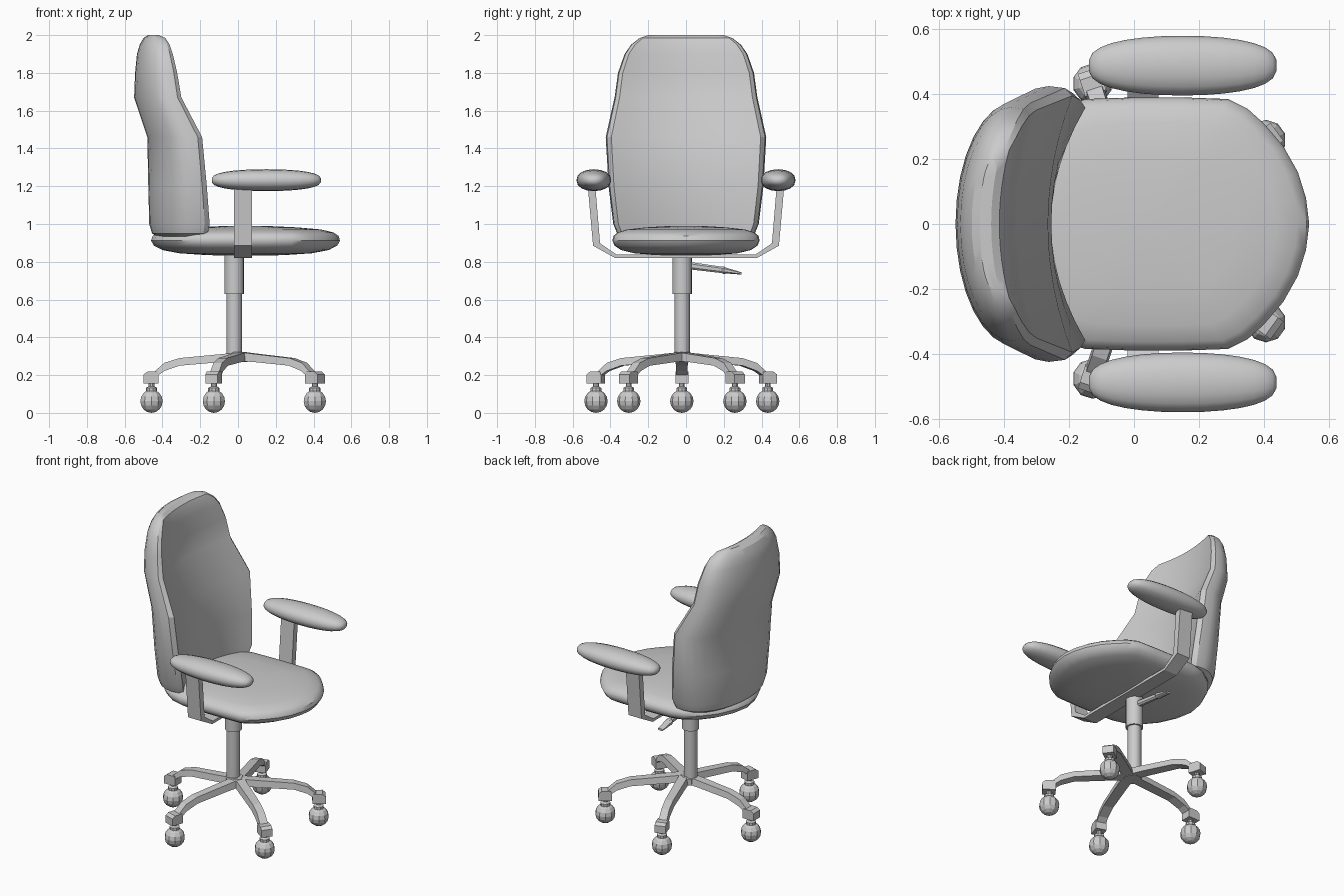
import bpy, bmesh
from math import sin, cos, pi, radians, copysign
from mathutils import Matrix, Vector

if "Cube" in bpy.data.objects:
    bpy.data.objects.remove(bpy.data.objects["Cube"])


def make(name, bm, smooth=None):
    bmesh.ops.recalc_face_normals(bm, faces=bm.faces)
    me = bpy.data.meshes.new(name)
    bm.to_mesh(me)
    bm.free()
    ob = bpy.data.objects.new(name, me)
    bpy.context.collection.objects.link(ob)
    if smooth:
        bpy.ops.object.select_all(action='DESELECT')
        ob.select_set(True)
        bpy.context.view_layer.objects.active = ob
        bpy.ops.object.shade_smooth_by_angle(angle=radians(smooth))
    return ob


def loft(name, rings, smooth=None, matrix=Matrix()):
    """Skin a stack of equal-length point rings and cap both ends."""
    bm = bmesh.new()
    vs = [[bm.verts.new(matrix @ Vector(p)) for p in r] for r in rings]
    n = len(rings[0])
    for a, b in zip(vs, vs[1:]):
        for i in range(n):
            j = (i + 1) % n
            bm.faces.new((a[i], a[j], b[j], b[i]))
    bm.faces.new(vs[0])
    bm.faces.new(vs[-1])
    return make(name, bm, smooth)


def turned(name, x, y, profile, sides=16, smooth=35):
    return loft(name, [[(x + r * cos(2 * pi * i / sides), y + r * sin(2 * pi * i / sides), z)
                        for i in range(sides)] for r, z in profile], smooth)


def sup(v, e):
    return copysign(abs(v) ** e, v)


# Backrest: crescent sections (z, half width, back x, front centre x, front side x)
sections = [(.935, .335, -.43, -.29, -.19), (.95, .365, -.455, -.265, -.16),
            (1.0, .385, -.47, -.255, -.15), (1.2, .41, -.475, -.255, -.165),
            (1.46, .425, -.48, -.265, -.19), (1.67, .378, -.55, -.36, -.30),
            (1.8, .36, -.545, -.375, -.322), (1.9, .325, -.535, -.39, -.345),
            (1.95, .29, -.52, -.40, -.362), (1.985, .245, -.50, -.415, -.385),
            (2.0, .20, -.475, -.44, -.42)]
rings = []
for z, w, xb, xf, xs in sections:
    xe = xs - .25 * (xs - xb)
    ring = []
    for i in range(17):
        a = -pi / 2 + pi * i / 16
        ring.append((xe - (xe - xb) * cos(a), w * sin(a), z))
    ring.append((xs - .08 * (xs - xb), .985 * w, z))
    for i in range(13):
        u = 1 - i / 6
        ring.append((xf + (xs - xf) * u * u, .93 * w * u, z))
    ring.append((xs - .08 * (xs - xb), -.985 * w, z))
    rings.append(ring)
loft("backrest", rings, 25)

# Seat: rounded outline scaled through a cushion profile
half = [(.54, 0), (.53, .08), (.505, .16), (.46, .24), (.40, .31), (.35, .355), (.29, .385),
        (.15, .39), (0, .39), (-.15, .385), (-.24, .36), (-.32, .305), (-.39, .22),
        (-.44, .11), (-.46, 0)]
outline = half + [(x, -y) for x, y in half[-2:0:-1]]
prof = [(.05, .832), (.4, .835), (.7, .845), (.88, .862), (.97, .885), (1, .912),
        (.985, .937), (.93, .955), (.8, .971), (.55, .982), (.3, .988), (.05, .99)]
loft("seat", [[(.04 + (x - .04) * s, y * s, z) for x, y in outline] for s, z in prof], 40)

# Armrest pads
for side, tag in ((1, "left"), (-1, "right")):
    rings = []
    for i in range(15):
        t = -pi / 2 + pi * (.03 + .94 * i / 14)
        s = cos(t) ** .7
        rings.append([(.15 + .29 * sup(sin(t), .95),
                       side * .488 + .092 * s * cos(2 * pi * k / 16),
                       1.232 + .058 * s * sup(sin(2 * pi * k / 16), .85)) for k in range(16)])
    loft("armrest_pad_" + tag, rings, 40)

# Armrest bracket: one bent strap passing under the seat
outer = [(.52, 1.2), (.492, .885), (.375, .82)]
inner = [(.368, .838), (.455, .898), (.48, 1.2)]
strap = outer + [(-y, z) for y, z in outer[::-1]] + [(-y, z) for y, z in inner[::-1]] + inner[::-1][::-1]
loft("armrest_bracket", [[(x, y, z) for y, z in strap] for x in (-.02, .075)])

# Gas column
turned("column_sleeve", -.02, -.02, [(.052, .63), (.052, .85)])
turned("column_rod", -.02, -.02, [(.041, .28), (.041, .64)])

# Height lever: tapered rod and flat paddle
lever = [(.0, .782, .017, .02), (.19, .757, .015, .017), (.2, .755, .022, .02),
         (.215, .753, .022, .015), (.295, .738, .018, .006)]
loft("height_lever", [[(-.02 + hx * a, y, z + hz * b) for a, b in
                       ((-1, -.5), (-.5, -1), (.5, -1), (1, -.5), (1, .5), (.5, 1), (-.5, 1), (-1, .5))]
                      for y, z, hx, hz in lever])

# Five-star base: arms (radius, top z, bottom z, half width), end blocks and casters
hub = Vector((.02, -.022, 0))
arm = [(0, .322, .275, .035), (.12, .31, .268, .034), (.33, .29, .25, .031),
       (.41, .265, .222, .030), (.455, .225, .19, .031), (.47, .21, .19, .031)]
turned("base_hub", -.005, -.021, [(.055, .27), (.055, .31), (.045, .322)], 10)
for k in range(5):
    ang = pi + k * 2 * pi / 5
    m = Matrix.Translation(hub) @ Matrix.Rotation(ang, 4, 'Z')
    loft("base_arm_%d" % k, [[(r, -w, b), (r, w, b), (r, w * .8, t), (r, -w * .8, t)]
                             for r, t, b, w in arm], None, m)
    loft("arm_end_block_%d" % k, [[(a, -.034, z), (c, -.034, z), (c, .034, z), (a, .034, z)]
                                  for a, c, z in ((.44, .52, .155), (.44, .52, .203), (.447, .50, .218))],
         None, m)
    c = m @ Vector((.478, 0, 0))
    turned("caster_stem_%d" % k, c.x, c.y, [(.03, .11), (.03, .132), (.016, .14), (.016, .16)], 10)
    bm = bmesh.new()
    bmesh.ops.create_uvsphere(bm, u_segments=10, v_segments=8, radius=.062,
                              matrix=Matrix.Translation((c.x, c.y, .062)) @ Matrix.Rotation(ang, 4, 'Z'))
    make("caster_ball_%d" % k, bm)
